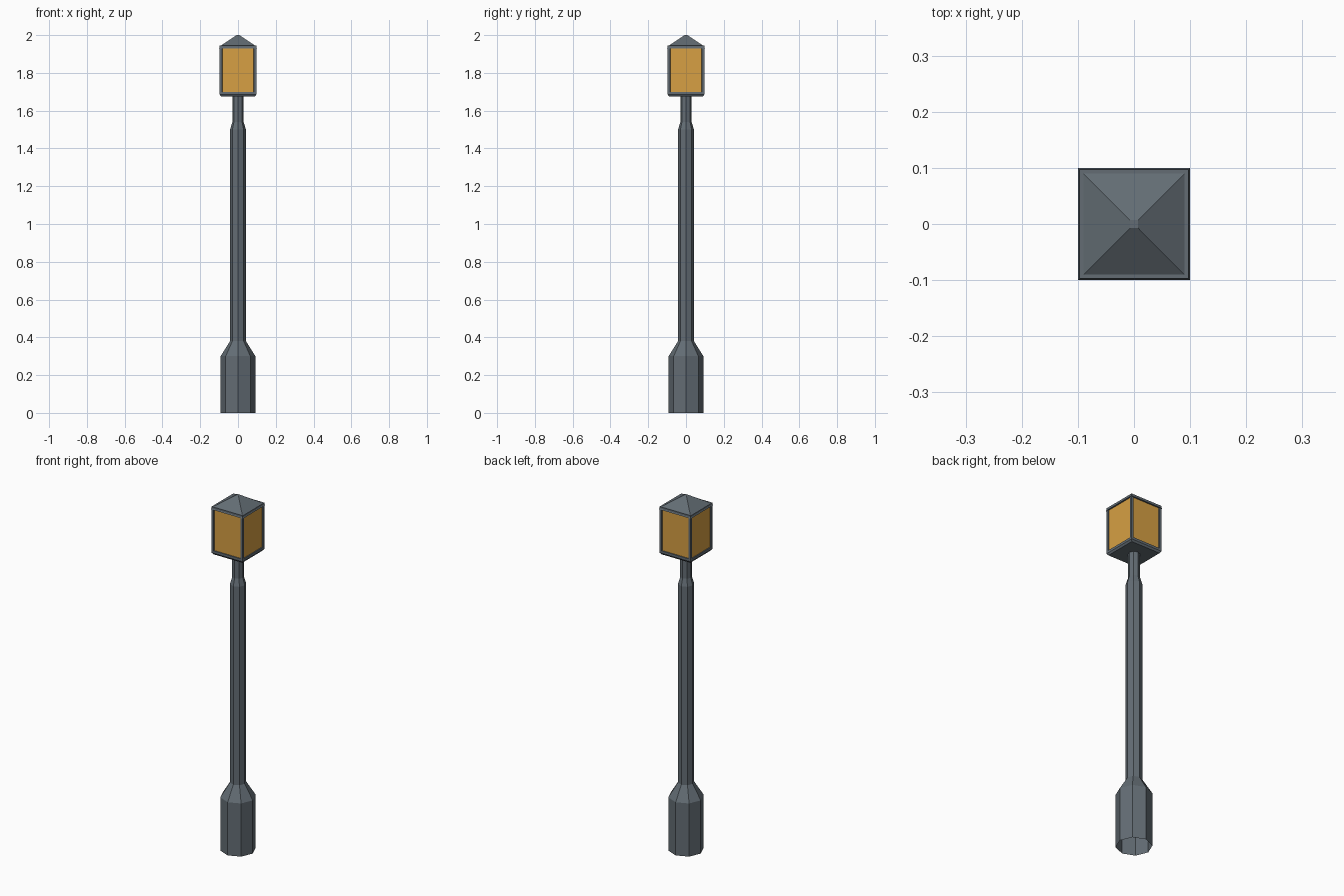
import bpy, bmesh, math

if "Cube" in bpy.data.objects:
    bpy.data.objects.remove(bpy.data.objects["Cube"])


def material(name, color):
    m = bpy.data.materials.new(name)
    m.diffuse_color = (*color, 1)
    m.use_nodes = True
    m.node_tree.nodes["Principled BSDF"].inputs["Base Color"].default_value = m.diffuse_color
    return m


IRON = material("slate iron", (0.125, 0.152, 0.175))
GLASS = material("amber glass", (0.68, 0.35, 0.056))


def finish(name, bm, *mats):
    bmesh.ops.recalc_face_normals(bm, faces=bm.faces)
    me = bpy.data.meshes.new(name)
    bm.to_mesh(me)
    bm.free()
    for m in mats:
        me.materials.append(m)
    ob = bpy.data.objects.new(name, me)
    bpy.context.collection.objects.link(ob)
    return ob


def loft(profile, sides, turn=0.0, cap_bottom=False, cap_top=False):
    """Stack regular rings of (radius, z) into a faceted column."""
    bm = bmesh.new()
    rings = [[bm.verts.new((r * math.cos(turn + math.tau * i / sides),
                            r * math.sin(turn + math.tau * i / sides), z))
              for i in range(sides)] for r, z in profile]
    for a, b in zip(rings, rings[1:]):
        for i in range(sides):
            j = (i + 1) % sides
            bm.faces.new((a[i], a[j], b[j], b[i]))
    if cap_bottom:
        bm.faces.new(rings[0][::-1])
    if cap_top:
        bm.faces.new(rings[-1])
    return bm


# Octagonal post, open underneath
post = [(0.092, 0), (0.092, 0.30), (0.042, 0.38), (0.042, 1.50),
        (0.030, 1.54), (0.030, 1.685)]
finish("post", loft(post, 8), IRON)

# Square lantern body with chamfered floor and recessed glass on four sides
S = math.sqrt(2)
body = [(0.090 * S, 1.675), (0.097 * S, 1.685), (0.097 * S, 1.945)]
bm = loft(body, 4, math.pi / 4, cap_bottom=True, cap_top=True)
bmesh.ops.recalc_face_normals(bm, faces=bm.faces)
bm.normal_update()
walls = [f for f in bm.faces if abs(f.normal.z) < 0.1]
bmesh.ops.inset_individual(bm, faces=walls, thickness=0.019, depth=0)
bmesh.ops.inset_individual(bm, faces=walls, thickness=0.0005, depth=-0.005)
for f in walls:
    f.material_index = 1
finish("lantern", bm, IRON, GLASS)

# Pyramid roof with a thin eave and a small flat tip
roof = [(0.100 * S, 1.930), (0.093 * S, 1.943), (0.007 * S, 2.0)]
finish("roof", loft(roof, 4, math.pi / 4, cap_bottom=True, cap_top=True), IRON)
